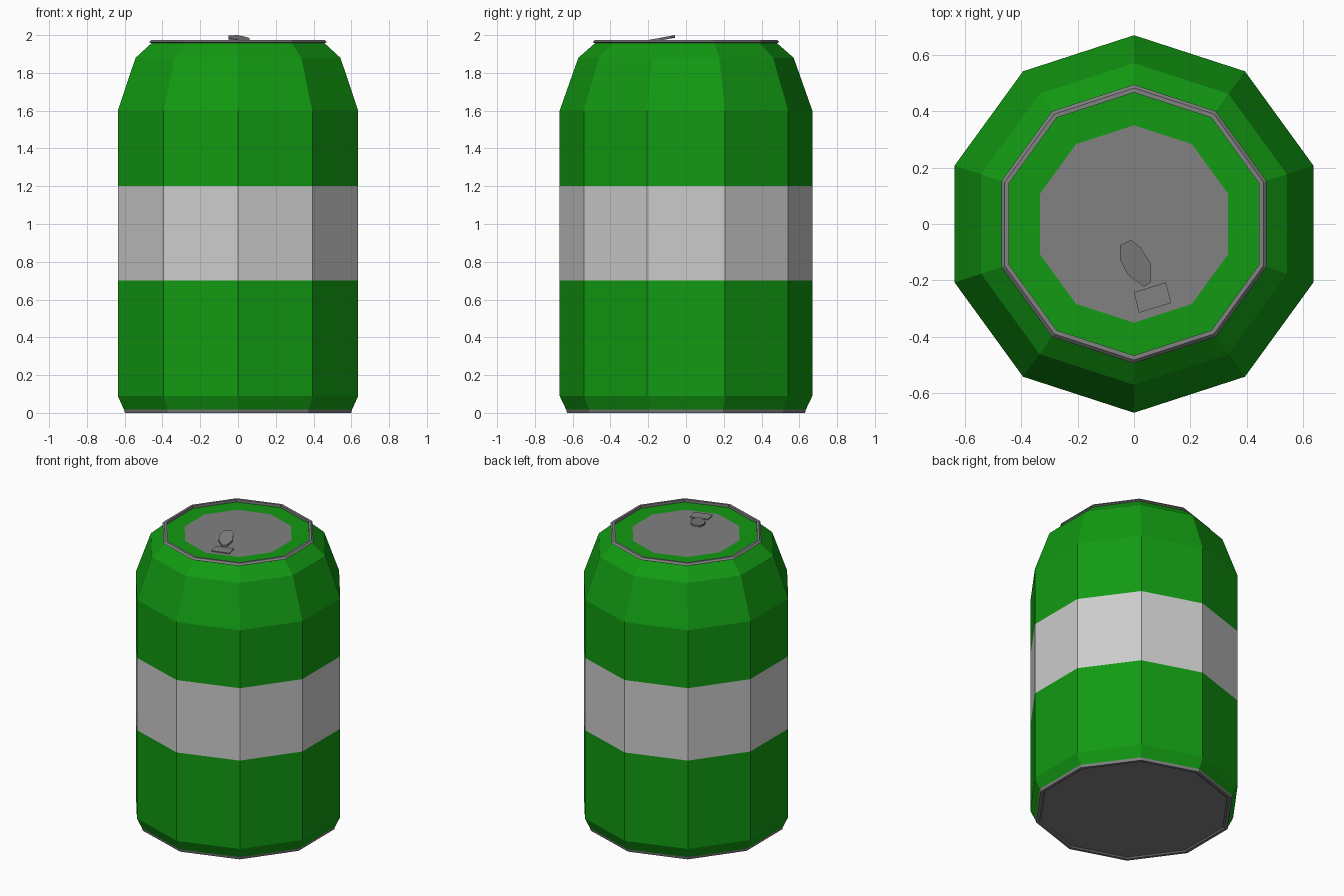
import bpy
import math

if "Cube" in bpy.data.objects:
    bpy.data.objects.remove(bpy.data.objects["Cube"])

SIDES = 10


def material(name, rgb):
    m = bpy.data.materials.new(name)
    m.diffuse_color = (*rgb, 1)
    m.use_nodes = True
    m.node_tree.nodes["Principled BSDF"].inputs["Base Color"].default_value = m.diffuse_color
    return m


green = material("green_paint", (0.006, 0.32, 0.006))
silver = material("silver_paint", (0.8, 0.8, 0.8))
metal = material("bare_metal", (0.22, 0.22, 0.22))


def make(name, verts, faces, mat):
    me = bpy.data.meshes.new(name)
    me.from_pydata(verts, [], faces)
    me.materials.append(mat)
    ob = bpy.data.objects.new(name, me)
    bpy.context.collection.objects.link(ob)
    return ob


def lathe(name, profile, mat, cap_start=False, cap_end=False):
    """Revolve (radius, z) points in ten flat sides, a corner facing front."""
    n = SIDES
    verts = [(r * math.cos(math.pi / 2 + k * math.tau / n),
              r * math.sin(math.pi / 2 + k * math.tau / n), z)
             for r, z in profile for k in range(n)]
    faces = [(i * n + k, i * n + (k + 1) % n,
              (i + 1) * n + (k + 1) % n, (i + 1) * n + k)
             for i in range(len(profile) - 1) for k in range(n)]
    if cap_start:
        faces.append(tuple(reversed(range(n))))
    if cap_end:
        last = (len(profile) - 1) * n
        faces.append(tuple(range(last, last + n)))
    return make(name, verts, faces, mat)


def plate(name, outline, top, thickness, mat):
    """Thin prism over an xy outline; top(y) gives the upper surface height."""
    n = len(outline)
    verts = [(x, y, top(y) - thickness) for x, y in outline]
    verts += [(x, y, top(y)) for x, y in outline]
    faces = [tuple(reversed(range(n))), tuple(range(n, 2 * n))]
    faces += [(k, (k + 1) % n, n + (k + 1) % n, n + k) for k in range(n)]
    return make(name, verts, faces, mat)


LID_Z = 1.957

# Base with a shallow recessed underside
lathe("base_rim", [(0.60, 0.008), (0.61, 0.0), (0.63, 0.0), (0.635, 0.018)],
      metal, cap_start=True)

# Painted wall, bottom to top
lathe("lower_wall", [(0.635, 0.018), (0.669, 0.09), (0.669, 0.70)], green)
lathe("label_band", [(0.669, 0.70), (0.669, 1.20)], silver)
lathe("upper_wall", [(0.669, 1.20), (0.669, 1.60), (0.57, 1.88), (0.482, 1.957)],
      green)

# Top rim, painted lid ring and metal lid centre
lathe("top_rim", [(0.482, 1.957), (0.494, 1.963), (0.482, 1.975),
                  (0.466, 1.975), (0.466, LID_Z)], metal)
lathe("lid_ring", [(0.466, LID_Z), (0.35, LID_Z)], green)
lathe("lid_centre", [(0.35, LID_Z)], metal, cap_end=True)

# Pull tab, rising towards the back
tab = [(-0.01, -0.057), (-0.05, -0.075), (-0.05, -0.125), (-0.022, -0.18),
       (0.035, -0.222), (0.06, -0.205), (0.06, -0.14), (0.022, -0.082)]
plate("pull_tab", tab, lambda y: 2.0 + (y + 0.057) * 0.18, 0.014, metal)

# Mouth panel on the lid
mouth = [(0.0, -0.242), (0.017, -0.315), (0.132, -0.28), (0.113, -0.207)]
plate("mouth_panel", mouth, lambda y: LID_Z + 0.006, 0.006, metal)
